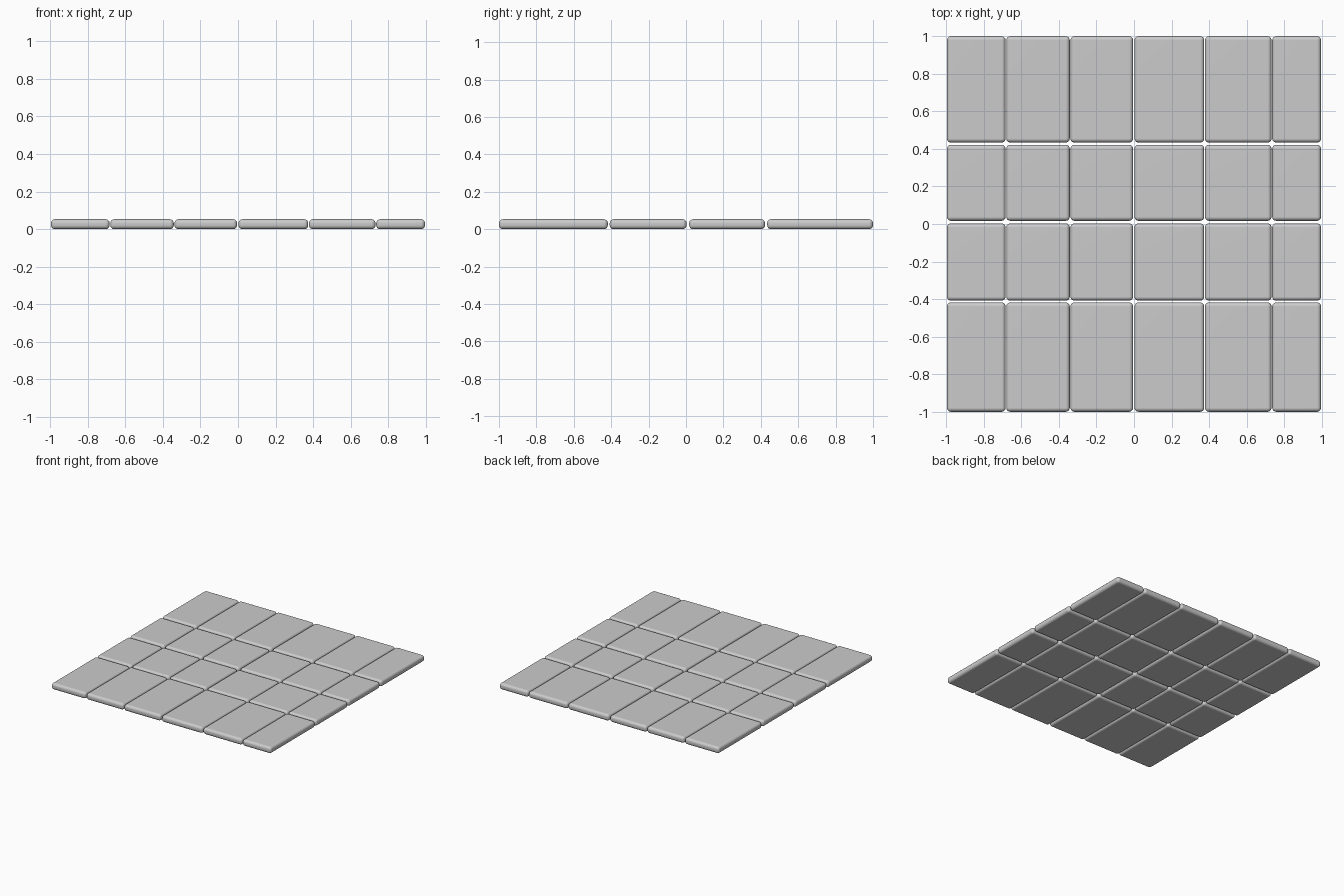
import bpy, bmesh

if "Cube" in bpy.data.objects:
    bpy.data.objects.remove(bpy.data.objects["Cube"])

HEIGHT = 0.053
# (start, end) of every column along x and every row along y
COLS = [(-0.996, -0.684), (-0.68, -0.342), (-0.338, -0.005),
        (0.003, 0.374), (0.378, 0.732), (0.736, 0.996)]
ROWS = [(-1.0, -0.418), (-0.408, 0.003), (0.017, 0.422), (0.434, 1.0)]


def make_tile(name, x0, x1, y0, y1):
    """Flat slab with rounded corners and pillowed rims."""
    bm = bmesh.new()
    bmesh.ops.create_cube(bm, size=1)
    for v in bm.verts:
        v.co.x *= x1 - x0
        v.co.y *= y1 - y0
        v.co.z *= HEIGHT
    mesh = bpy.data.meshes.new(name)
    bm.to_mesh(mesh)
    bm.free()
    tile = bpy.data.objects.new(name, mesh)
    bpy.context.collection.objects.link(tile)
    tile.location = ((x0 + x1) / 2, (y0 + y1) / 2, HEIGHT / 2)
    bevel = tile.modifiers.new("rounding", 'BEVEL')
    bevel.width = 0.021
    bevel.segments = 5
    bevel.limit_method = 'NONE'
    bpy.ops.object.select_all(action='DESELECT')
    tile.select_set(True)
    bpy.context.view_layer.objects.active = tile
    bpy.ops.object.shade_smooth()
    normals = tile.modifiers.new("flat_face_normals", 'WEIGHTED_NORMAL')
    normals.keep_sharp = True


# Paving tiles
for r, (y0, y1) in enumerate(ROWS):
    for c, (x0, x1) in enumerate(COLS):
        make_tile(f"paving_tile_{r + 1}_{c + 1}", x0, x1, y0, y1)
